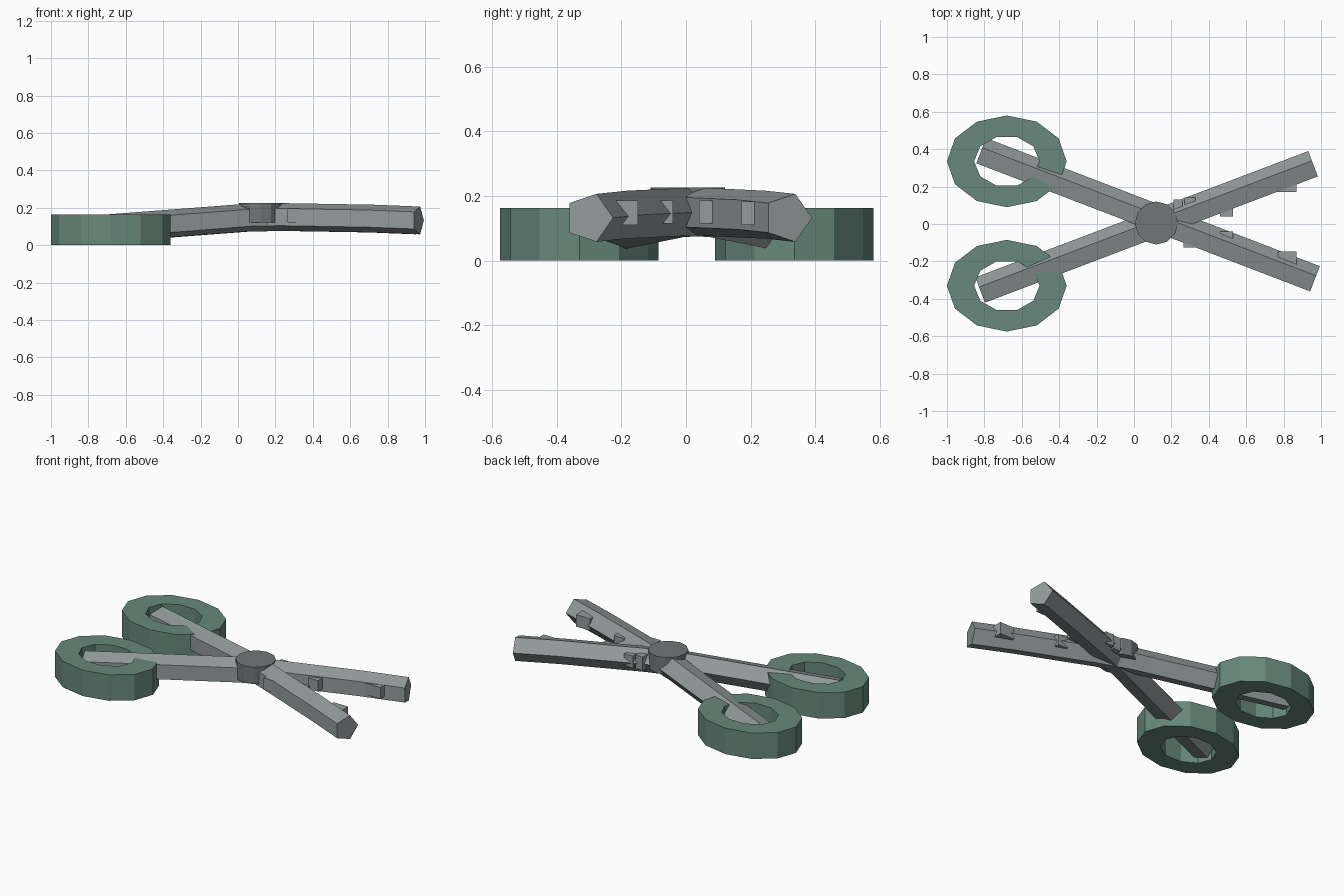
import bpy, bmesh
from math import cos, sin, pi
from mathutils import Vector

cube = bpy.data.objects.get("Cube")
if cube:
    bpy.data.objects.remove(cube, do_unlink=True)


def material(name, rgb):
    m = bpy.data.materials.new(name)
    m.use_nodes = True
    m.diffuse_color = (*rgb, 1)
    m.node_tree.nodes["Principled BSDF"].inputs["Base Color"].default_value = (*rgb, 1)
    return m


STEEL = material("steel grey", (0.29, 0.33, 0.33))
DARK = material("dark steel", (0.16, 0.185, 0.185))
GREEN = material("grip green", (0.135, 0.25, 0.2))


def finish(name, bm, mat):
    bmesh.ops.recalc_face_normals(bm, faces=bm.faces)
    mesh = bpy.data.meshes.new(name)
    bm.to_mesh(mesh)
    bm.free()
    mesh.materials.append(mat)
    ob = bpy.data.objects.new(name, mesh)
    bpy.context.collection.objects.link(ob)
    return ob


def loft(name, sections, mat):
    """Skin a list of equal-sided closed sections and cap the ends."""
    bm = bmesh.new()
    rings = [[bm.verts.new(p) for p in s] for s in sections]
    n = len(rings[0])
    for a, b in zip(rings, rings[1:]):
        for i in range(n):
            j = (i + 1) % n
            bm.faces.new((a[i], a[j], b[j], b[i]))
    bm.faces.new(rings[0])
    bm.faces.new(rings[-1])
    return finish(name, bm, mat)


def oval(n, cx, cy, rx, ry, z):
    return [(cx + rx * cos(2 * pi * i / n), cy + ry * sin(2 * pi * i / n), z)
            for i in range(n)]


def box(name, x, y, z, mat):
    bm = bmesh.new()
    bmesh.ops.create_cube(bm, size=1)
    for v in bm.verts:
        v.co = Vector([(r[0] + r[1]) / 2 + c * (r[1] - r[0])
                       for c, r in zip(v.co, (x, y, z))])
    return finish(name, bm, mat)


# Finger rings: twelve-sided outside with a ten-sided opening
def finger_ring(name, cy):
    ob = loft(name, [oval(12, -0.68, cy, 0.32, 0.245, z) for z in (0, 0.163)], GREEN)
    cutter = loft(name + "_cutter",
                  [oval(10, -0.68, cy, 0.175, 0.137, z) for z in (-0.1, 0.3)], GREEN)
    cutter.hide_render = True
    cutter.hide_viewport = True
    mod = ob.modifiers.new("opening", "BOOLEAN")
    mod.operation = "DIFFERENCE"
    mod.solver = "EXACT"
    mod.object = cutter
    bpy.context.view_layer.objects.active = ob
    bpy.context.view_layer.update()
    bpy.ops.object.modifier_apply(modifier=mod.name)
    bpy.data.objects.remove(cutter, do_unlink=True)


finger_ring("left_finger_ring", 0.335)
finger_ring("right_finger_ring", -0.33)


# Crossing arms: bent five-sided bars
HEIGHTS = [(0, 0.08), (0.49, 0.147), (0.6, 0.15), (0.86, 0.142), (1, 0.132)]


def arm(name, start, end):
    a, b = Vector(start), Vector(end)
    d = (b - a).normalized()
    side = Vector((-d.y, d.x))
    sections = []
    for t, z in HEIGHTS:
        c = a.lerp(b, t)
        ring = []
        for i in range(5):
            p = c + side * 0.08 * cos(2 * pi * i / 5)
            ring.append((p.x, p.y, z + 0.078 * sin(2 * pi * i / 5)))
        sections.append(ring)
    loft(name, sections, STEEL)


arm("left_arm", (-0.82, 0.385), (0.965, -0.30))
arm("right_arm", (-0.82, -0.36), (0.96, 0.315))

# Pivot disc where the arms cross
loft("pivot_disc", [oval(12, 0.12, 0.005, 0.115, 0.115, z) for z in (0.12, 0.226)], DARK)

# Gripping teeth and shoulder blocks along the jaws
box("left_tip_tooth", (0.77, 0.87), (-0.22, -0.148), (0.11, 0.185), STEEL)
box("right_tip_tooth", (0.74, 0.87), (0.172, 0.25), (0.11, 0.182), STEEL)
box("left_middle_tooth", (0.46, 0.53), (-0.1, -0.04), (0.115, 0.185), STEEL)
box("right_middle_tooth", (0.46, 0.53), (0.04, 0.1), (0.115, 0.185), STEEL)
box("left_shoulder", (0.265, 0.34), (-0.125, -0.04), (0.12, 0.195), STEEL)
box("right_shoulder", (0.27, 0.33), (0.04, 0.143), (0.12, 0.195), STEEL)
box("right_shoulder_step", (0.21, 0.26), (0.04, 0.13), (0.115, 0.2), STEEL)
